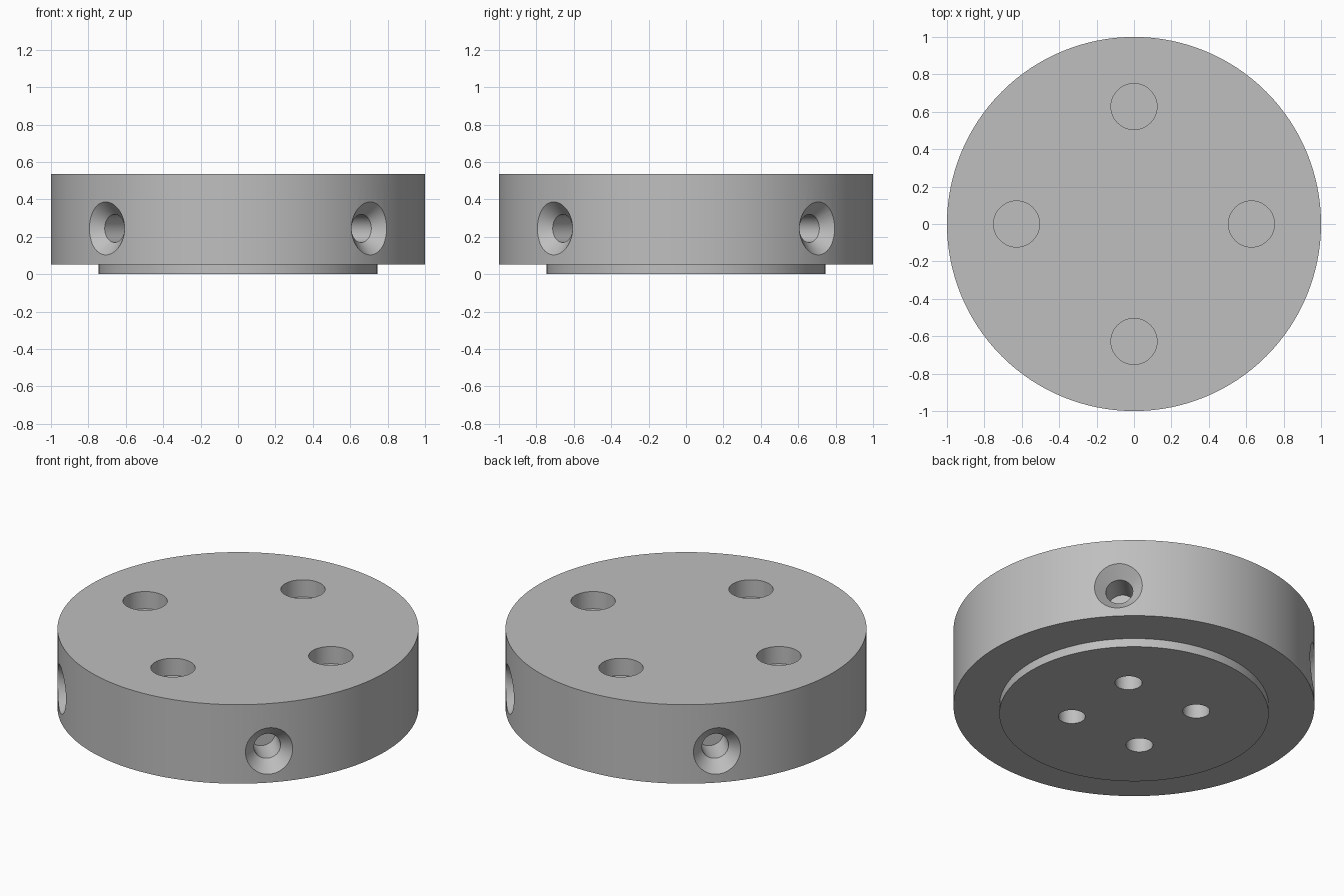
import bpy
import math
from mathutils import Vector

if "Cube" in bpy.data.objects:
    bpy.data.objects.remove(bpy.data.objects["Cube"], do_unlink=True)

GREY = (0.52, 0.52, 0.52, 1)
metal = bpy.data.materials.new("light grey metal")
metal.use_nodes = True
metal.diffuse_color = GREY
metal.node_tree.nodes["Principled BSDF"].inputs["Base Color"].default_value = GREY


def lathe(name, profile, segments):
    """Closed solid turned around z from (radius, height) points."""
    verts, faces = [], []
    for r, z in profile:
        for i in range(segments):
            a = 2 * math.pi * i / segments
            verts.append((r * math.cos(a), r * math.sin(a), z))
    for k in range(len(profile) - 1):
        for i in range(segments):
            j = (i + 1) % segments
            lo, hi = k * segments, (k + 1) * segments
            faces.append((lo + i, lo + j, hi + j, hi + i))
    faces.append(tuple(reversed(range(segments))))
    last = (len(profile) - 1) * segments
    faces.append(tuple(last + i for i in range(segments)))
    mesh = bpy.data.meshes.new(name)
    mesh.from_pydata(verts, [], faces)
    mesh.materials.append(metal)
    obj = bpy.data.objects.new(name, mesh)
    bpy.context.collection.objects.link(obj)
    return obj


# Thick disc with a shallow locating boss underneath
disc = lathe("flange_disc", [(0.746, 0), (0.746, 0.052), (1, 0.052), (1, 0.535)], 128)

cutters = []
for k in range(4):
    straight = k * math.pi / 2
    diagonal = straight + math.pi / 4
    out = Vector((math.cos(diagonal), math.sin(diagonal), 0))

    # Blind holes in the top face
    top = lathe("top_hole_cutter", [(0.123, 0.43), (0.123, 0.6)], 48)
    top.location = (0.628 * math.cos(straight), 0.628 * math.sin(straight), 0)

    # Small holes in the boss
    port = lathe("boss_hole_cutter", [(0.075, -0.1), (0.075, 0.2)], 40)
    port.location = out * 0.346

    # Countersunk radial holes in the rim
    side = lathe("rim_hole_cutter",
                 [(0.075, 0.765), (0.075, 0.933), (0.175, 1.033)], 48)
    side.rotation_euler = (0, math.pi / 2, diagonal)
    side.location = (0, 0, 0.245)
    cutters += [top, port, side]

for cutter in cutters:
    cutter.hide_render = True
    cut = disc.modifiers.new(cutter.name, "BOOLEAN")
    cut.operation = "DIFFERENCE"
    cut.solver = "EXACT"
    cut.object = cutter

# Apply the cuts, then remove the cutters
bpy.context.view_layer.objects.active = disc
disc.select_set(True)
for cut in list(disc.modifiers):
    bpy.ops.object.modifier_apply(modifier=cut.name)
for cutter in cutters:
    bpy.data.objects.remove(cutter, do_unlink=True)

bpy.ops.object.shade_smooth_by_angle(angle=math.radians(30))
